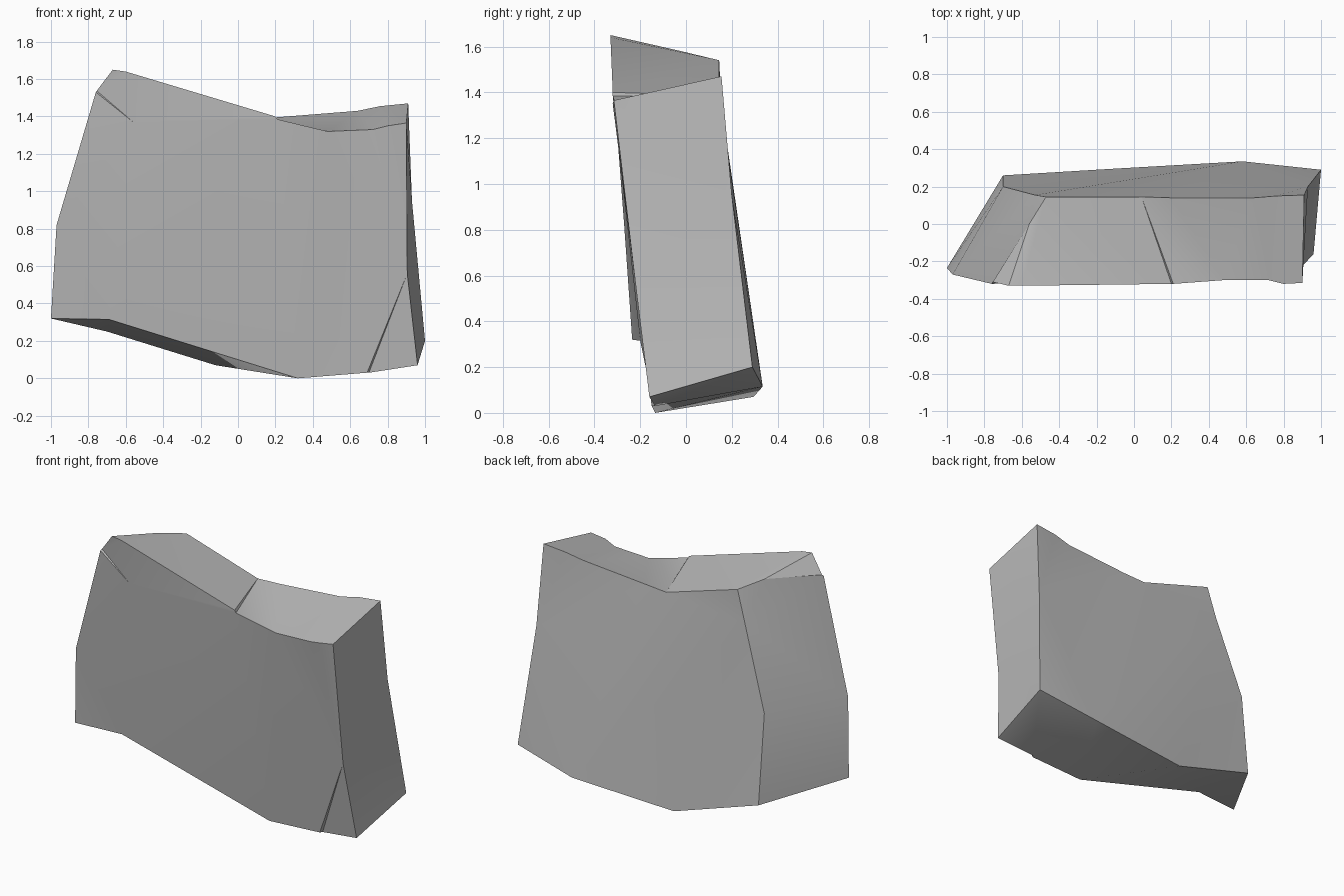
import bpy
import bmesh
import math

# Remove the default object only
default_cube = bpy.data.objects.get("Cube")
if default_cube:
    bpy.data.objects.remove(default_cube, do_unlink=True)


def make_material(name, color):
    material = bpy.data.materials.new(name)
    material.use_nodes = True
    material.diffuse_color = color
    shader = material.node_tree.nodes["Principled BSDF"]
    shader.inputs["Base Color"].default_value = color
    shader.inputs["Roughness"].default_value = 0.9
    return material


# Front outline, clockwise from the upper left peak
front = [
    (-.67, -.33, 1.65), (-.6, -.33, 1.64), (.2, -.32, 1.4), (.48, -.3, 1.32),
    (.72, -.3, 1.33), (.8, -.32, 1.35), (.9, -.315, 1.365), (.905, -.22, .56),
    (.96, -.16, .07), (.69, -.15, .03), (.32, -.135, 0), (-.69, -.2, .315),
    (-1, -.235, .32), (-.97, -.27, .82), (-.76, -.32, 1.53),
]

# Back outline, in the same direction
back = [
    (-.47, .145, 1.54), (.04, .145, 1.385), (.2, .14, 1.395), (.64, .14, 1.43),
    (.76, .15, 1.455), (.91, .155, 1.47), (.93, .2, .95), (1, .29, .2),
    (.58, .335, .115), (-.12, .295, .07), (-.7, .26, .25), (-.7, .2, .82),
    (-.53, .155, 1.34),
]

bm = bmesh.new()
f = [bm.verts.new(point) for point in front]
b = [bm.verts.new(point) for point in back]
ridge = bm.verts.new((-.56, 0, 1.575))

# Inner lips of the three thin cracks
top_lip = bm.verts.new((.21, -.32, 1.385))
chip_lip = bm.verts.new((.7, -.135, .03))
crack_lip = bm.verts.new((-.755, -.31, 1.537))
crack_tip = bm.verts.new((-.56, -.312, 1.37))


def add_face(*corners):
    return bm.faces.new(corners)


def bridge(front_ids, back_ids):
    """Join matching runs of the two outlines with quads."""
    for i in range(len(front_ids) - 1):
        add_face(f[front_ids[i]], f[front_ids[i + 1]],
                 b[back_ids[i + 1]], b[back_ids[i]])


# Broad front face, with the chipped lower corner
add_face(*f[:2], f[2], top_lip, *f[3:8], *f[9:], crack_tip, crack_lip)
add_face(f[7], f[8], chip_lip)

# Crack walls
add_face(f[7], chip_lip, f[9])
add_face(f[14], crack_lip, crack_tip)
add_face(f[2], top_lip, b[1])

# Broad back face, folded along its diagonal
add_face(b[0], b[1], b[12])
add_face(*b[1:9], b[12])
add_face(*b[8:])

# Sloping top, then the shallow notch beside it
add_face(f[0], f[1], b[0], ridge)
add_face(f[1], f[2], b[1], b[0])
add_face(top_lip, f[3], b[1])
add_face(f[3], b[2], b[1])
bridge(range(3, 7), range(2, 6))

# Straight end
bridge(range(6, 9), range(5, 8))

# Underside
add_face(f[8], chip_lip, b[8], b[7])
add_face(chip_lip, f[9], b[8])
bridge(range(9, 12), range(8, 11))
add_face(f[11], f[12], b[10])

# Slanted end and the small bevel at its top
bridge(range(12, 15), range(10, 13))
add_face(f[14], b[12], ridge)
add_face(ridge, b[12], b[0])
add_face(f[14], crack_lip, f[0], ridge)

bmesh.ops.recalc_face_normals(bm, faces=bm.faces[:])
bmesh.ops.triangulate(bm, faces=bm.faces[:], ngon_method="BEAUTY")

mesh = bpy.data.meshes.new("rock_slab")
bm.to_mesh(mesh)
bm.free()

rock = bpy.data.objects.new("rock_slab", mesh)
bpy.context.collection.objects.link(rock)
mesh.materials.append(make_material("stone grey", (.5, .5, .5, 1)))

# Soft broad faces, crisp broken edges
bpy.ops.object.select_all(action="DESELECT")
rock.select_set(True)
bpy.context.view_layer.objects.active = rock
bpy.ops.object.shade_smooth_by_angle(angle=math.radians(30))
